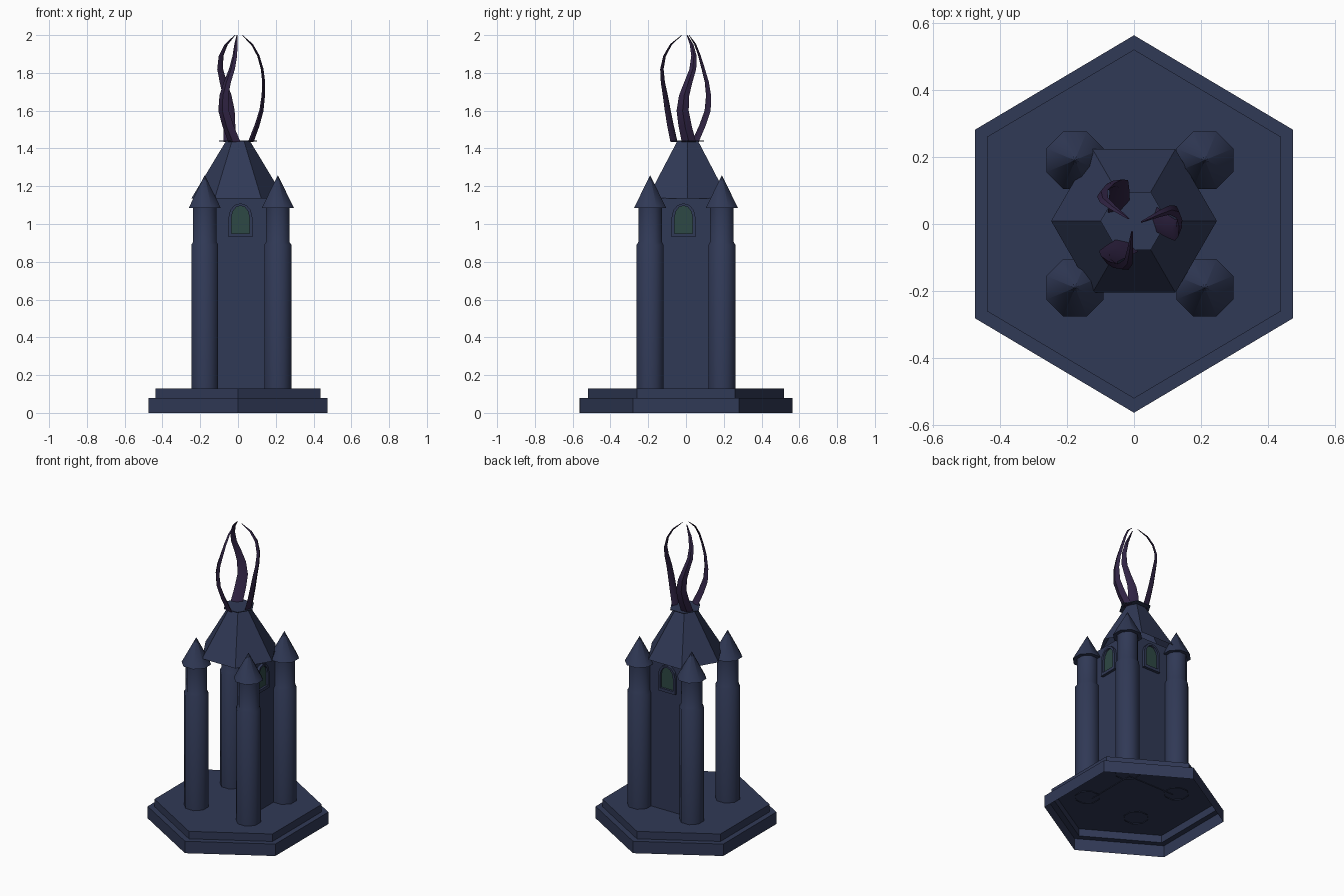
import bpy, bmesh, math
from mathutils import Matrix, Vector

if "Cube" in bpy.data.objects:
    bpy.data.objects.remove(bpy.data.objects["Cube"])


def material(name, rgb):
    m = bpy.data.materials.new(name)
    m.diffuse_color = (*rgb, 1)
    m.use_nodes = True
    m.node_tree.nodes["Principled BSDF"].inputs["Base Color"].default_value = m.diffuse_color
    return m


STONE = material("navy_stone", (0.030, 0.041, 0.093))
CLAW = material("dark_purple", (0.031, 0.018, 0.060))
GLASS = material("dull_green_glass", (0.027, 0.065, 0.058))


def finish(name, verts, faces, mat, matrix=None, smooth=None, recalc=True):
    me = bpy.data.meshes.new(name)
    me.from_pydata(verts, [], faces)
    if recalc:
        bm = bmesh.new()
        bm.from_mesh(me)
        bmesh.ops.recalc_face_normals(bm, faces=bm.faces)
        bm.to_mesh(me)
        bm.free()
    me.materials.append(mat)
    ob = bpy.data.objects.new(name, me)
    bpy.context.collection.objects.link(ob)
    if matrix:
        me.transform(matrix)
    if smooth:
        bpy.ops.object.select_all(action='DESELECT')
        ob.select_set(True)
        bpy.context.view_layer.objects.active = ob
        bpy.ops.object.shade_smooth_by_angle(angle=math.radians(smooth))
    return ob


def rings(name, profile, sides, mat, centre=(0, 0), phase=0.0, sx=1.0,
          bottom=False, top=False, smooth=None):
    """Stack of polygon rings (radius, z) joined by side faces."""
    verts, faces = [], []
    for r, z in profile:
        for i in range(sides):
            a = phase + math.tau * i / sides
            verts.append((centre[0] + sx * r * math.cos(a),
                          centre[1] + r * math.sin(a), z))
    for k in range(len(profile) - 1):
        for i in range(sides):
            j = (i + 1) % sides
            faces.append((k * sides + i, k * sides + j,
                          (k + 1) * sides + j, (k + 1) * sides + i))
    if bottom:
        faces.append(tuple(range(sides))[::-1])
    if top:
        n = (len(profile) - 1) * sides
        faces.append(tuple(range(n, n + sides)))
    return finish(name, verts, faces, mat, smooth=smooth, recalc=False)


# Stepped hexagonal base, an open-bottomed shell
rings("base", [(0.5625, 0), (0.5625, 0.08), (0.52, 0.08), (0.52, 0.13)], 6,
      STONE, phase=math.pi / 2, sx=0.972, top=True)

# Main roof and the thin plate on its top
rings("main_roof", [(0.247, 1.135), (0.063, 1.44)], 6, STONE, (0, 0.009), top=True)
rings("roof_plate", [(0.1, 1.438), (0.1, 1.443)], 6, STONE, (0, 0.009),
      bottom=True, top=True)

# Four corner turrets
for x, sx in ((-0.176, "left"), (0.211, "right")):
    for y, sy in ((-0.19, "front"), (0.19, "back")):
        tag = sy + "_" + sx
        rings("turret_shaft_" + tag,
              [(0.077, 0.125), (0.077, 0.89), (0.067, 0.905), (0.067, 1.09)],
              8, STONE, (x, y), math.pi / 8, smooth=50)
        rings("turret_cap_" + tag, [(0.092, 1.085), (0.001, 1.257)], 8, STONE,
              (x, y), math.pi / 8, bottom=True, top=True, smooth=50)


# Two walls (back and right), each with an arched window
def arch(hw, z0, spring, z1, n=6):
    pts = [(-hw, z0), (hw, z0)]
    for i in range(n + 1):
        t = math.pi * i / n
        pts.append((hw * math.cos(t), spring + (z1 - spring) * math.sin(t)))
    return pts


def wall(tag, half0, half1, matrix):
    finish(tag + "_wall", [(half0, 0, 0.125), (half1, 0, 0.125),
                           (half1, 0, 1.137), (half0, 0, 1.137)],
           [(0, 1, 2, 3)], STONE, matrix)
    outer = arch(0.063, 0.93, 1.035, 1.11)
    inner = arch(0.047, 0.95, 1.035, 1.097)
    n, d = len(outer), 0.018
    verts = [(x, y, z) for ring, y in ((outer, -d), (inner, -d), (inner, d), (outer, d))
             for x, z in ring]
    faces = [(k * n + i, k * n + (i + 1) % n,
              ((k + 1) % 4) * n + (i + 1) % n, ((k + 1) % 4) * n + i)
             for k in range(4) for i in range(n)]
    finish(tag + "_window_frame", verts, faces, STONE, matrix)
    pane = [(x, y, z) for y in (-0.004, 0.004) for x, z in inner]
    finish(tag + "_window_pane", pane,
           [tuple(range(n)), tuple(range(n, 2 * n))[::-1]] +
           [(i, (i + 1) % n, n + (i + 1) % n, n + i) for i in range(n)],
           GLASS, matrix)


wall("back", -0.18, 0.167, Matrix.Translation((0.013, 0.17, 0)))
wall("right", -0.17, 0.183,
     Matrix.Translation((0.18, -0.013, 0)) @ Matrix.Rotation(math.pi / 2, 4, 'Z'))

# Three curling claws: z, radial, tangential offset, width, thickness
PATH = [(1.435, 0.068, 0.015, 0.075, 0.030),
        (1.52, 0.100, -0.005, 0.070, 0.026),
        (1.60, 0.124, -0.018, 0.064, 0.022),
        (1.68, 0.134, -0.010, 0.054, 0.018),
        (1.75, 0.136, 0.012, 0.044, 0.016),
        (1.82, 0.128, 0.036, 0.036, 0.014),
        (1.89, 0.108, 0.042, 0.028, 0.012),
        (1.95, 0.075, 0.030, 0.020, 0.010),
        (2.00, 0.022, 0.006, 0.005, 0.004)]
SECTION = [(0.0, 0.5), (0.5, -0.1), (0.0, -0.5), (-0.5, -0.1)]
for c in range(3):
    verts, faces = [], []
    for k, (z, r, t, w, th) in enumerate(PATH):
        p, q = PATH[max(k - 1, 0)], PATH[min(k + 1, len(PATH) - 1)]
        # thickness runs across the path in the radial plane
        nrm = Vector((q[0] - p[0], -(q[1] - p[1]))).normalized()
        if k in (0, len(PATH) - 1):
            nrm = Vector((1, 0))
        for u, v in SECTION:
            verts.append((r + v * th * nrm.x, t + u * w, z + v * th * nrm.y))
    m = len(SECTION)
    for k in range(len(PATH) - 1):
        for i in range(m):
            j = (i + 1) % m
            faces.append((k * m + i, k * m + j, (k + 1) * m + j, (k + 1) * m + i))
    faces.append(tuple(range(m)))
    faces.append(tuple(range(len(verts) - m, len(verts))))
    finish("claw_%d" % (c + 1), verts, faces, CLAW,
           Matrix.Rotation(c * math.tau / 3, 4, 'Z'), smooth=40)
